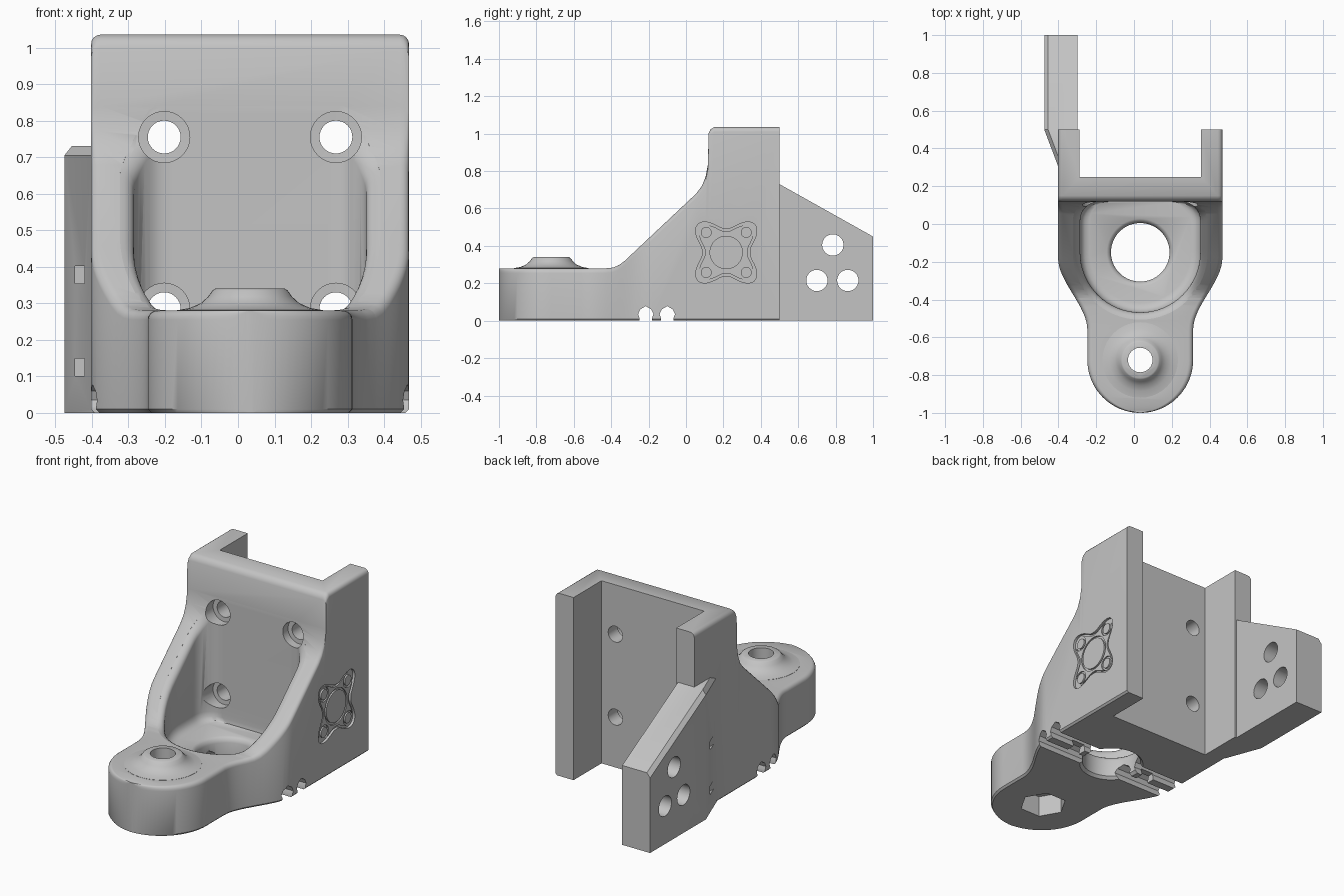
import bpy, bmesh
from math import sin, cos, pi

if "Cube" in bpy.data.objects:
    bpy.data.objects.remove(bpy.data.objects["Cube"], do_unlink=True)

grey = bpy.data.materials.new("light_grey")
grey.use_nodes = True
grey.diffuse_color = (0.55, 0.55, 0.55, 1)
grey.node_tree.nodes["Principled BSDF"].inputs["Base Color"].default_value = (0.55, 0.55, 0.55, 1)

CX = 0.033          # symmetry plane of the main bracket
BOLT_Y = -0.72      # front bolt boss
DUCT_Y = -0.15      # large hole in the pocket floor


def loft(name, rings):
    """Solid through equal-length rings of points, capped at both ends."""
    bm = bmesh.new()
    loops = [[bm.verts.new(p) for p in ring] for ring in rings]
    n = len(loops[0])
    for a, b in zip(loops, loops[1:]):
        for i in range(n):
            j = (i + 1) % n
            bm.faces.new((a[i], a[j], b[j], b[i]))
    bm.faces.new(loops[0])
    bm.faces.new(loops[-1])
    bmesh.ops.recalc_face_normals(bm, faces=bm.faces)
    me = bpy.data.meshes.new(name)
    bm.to_mesh(me)
    bm.free()
    me.materials.append(grey)
    ob = bpy.data.objects.new(name, me)
    bpy.context.collection.objects.link(ob)
    return ob


def lathe(name, axis, center, profile, seg=40, wave=lambda a: 1):
    """Turned solid; profile is (radius, position along axis)."""
    rings = []
    for r, t in profile:
        ring = []
        for i in range(seg):
            a = 2 * pi * i / seg
            u, v = center[0] + r * wave(a) * cos(a), center[1] + r * wave(a) * sin(a)
            ring.append({"x": (t, u, v), "y": (u, t, v), "z": (u, v, t)}[axis])
        rings.append(ring)
    return loft(name, rings)


def box(name, x0, x1, y0, y1, z0, z1):
    return loft(name, [[(x0, y0, z), (x1, y0, z), (x1, y1, z), (x0, y1, z)] for z in (z0, z1)])


def combine(target, tool, operation="DIFFERENCE"):
    mod = target.modifiers.new("join", "BOOLEAN")
    mod.operation = operation
    mod.solver = "EXACT"
    mod.object = tool
    bpy.context.view_layer.objects.active = target
    bpy.ops.object.modifier_apply(modifier=mod.name)
    bpy.data.objects.remove(tool, do_unlink=True)


# Side profile of the top surface
TOP = [(-1, .28), (-.43, .28), (-.39, .284), (-.36, .296), (-.33, .318), (.055, .68),
       (.085, .72), (.105, .77), (.118, .84), (.12, 1.0), (.13, 1.022), (.15, 1.035), (.5, 1.035)]


def height(y):
    for (y0, z0), (y1, z1) in zip(TOP, TOP[1:]):
        if y <= y1:
            return z0 + (z1 - z0) * max(0, y - y0) / (y1 - y0)
    return TOP[-1][1]


def half_width(y):
    if y < BOLT_Y:
        return max(0.004, 0.28 ** 2 - (y - BOLT_Y) ** 2) ** 0.5 if y > -0.99 else \
            max(1e-4, 0.28 ** 2 - (y - BOLT_Y) ** 2) ** 0.5
    t = min(1, max(0, (y + 0.56) / 0.38))
    return 0.28 + 0.155 * t * t * (3 - 2 * t)


# Main body: rounded cross-sections swept from the nose to the back
stations = {round(BOLT_Y - 0.28 * cos(pi / 2 * i / 20), 4) for i in range(21)}
stations |= {round(-0.56 + 0.38 * i / 16, 4) for i in range(17)}
stations |= {y for y, z in TOP}
sections = []
for y in sorted(stations):
    w, h = half_width(y), height(y)
    r = min(0.025, w * 0.5)
    b = min(0.01, w * 0.5)
    half = [(w - b, 0), (w, b)]
    half += [(w - r + r * cos(pi / 2 * k / 4), h - r + r * sin(pi / 2 * k / 4)) for k in range(5)]
    sections.append([(CX + x, y, z) for x, z in half] + [(CX - x, y, z) for x, z in reversed(half)])
body = loft("bracket_body", sections)

# Raised boss around the front bolt
boss = lathe("bolt_boss", "z", (CX, BOLT_Y),
             [(.2, .25), (.2, .281), (.165, .287), (.135, .3), (.115, .318), (.103, .335), (.095, .34)])
combine(body, boss, "UNION")

# Side arm with a tapered root blending into the right wall
arm = loft("side_arm", [[(-.30, y, 0), (x, y, 0), (x, y, z - .025), (x + .02, y, z), (-.30, y, z)]
                        for y, x, z in ((.29, -.396, .73), (.5, -.475, .73), (1, -.475, .45))])
combine(body, arm, "UNION")


# Pocket: rings that follow the sloping top, with rounded floor and rim
def pocket_ring(d, z_of):
    side = [(.218 + d + .1 * cos(a), .018 + .1 * sin(a)) for a in [pi / 2 * (1 - i / 8) for i in range(9)]]
    side += [(.318 + d, .018 - .168 * i / 8) for i in range(1, 8)]
    side += [((.318 + d) * cos(a), DUCT_Y - (.318 + d) * sin(a)) for a in [pi / 2 * i / 16 for i in range(16)]]
    pts = side + [(0, DUCT_Y - .318 - d)] + [(-x, y) for x, y in reversed(side)]
    return [(CX + x, y, z_of(y)) for x, y in pts]


RIM = 0.045
rings = [pocket_ring(-.05 * (1 - sin(a)), lambda y, a=a: .14 + .05 * (1 - cos(a)))
         for a in (0, pi / 6, pi / 3, pi / 2)]
rings += [pocket_ring(RIM * (1 - cos(a)), lambda y, a=a: height(y) - RIM * (1 - sin(a)))
          for a in [pi / 2 * i / 5.5 for i in range(6)]]
rings.append(pocket_ring(RIM, lambda y: 1.3))
combine(body, loft("pocket_cutter", rings))

# Open channel at the back
combine(body, box("channel_cutter", CX - .322, CX + .322, .25, .6, -.1, 1.3))

# Large duct hole with eased edges
combine(body, lathe("duct_cutter", "z", (CX, DUCT_Y),
                    [(.18, -.02), (.17, 0), (.155, .015), (.155, .11), (.163, .13), (.185, .145), (.185, .2)], 56))

# Front bolt hole and hexagonal nut trap
combine(body, lathe("bolt_cutter", "z", (CX, BOLT_Y), [(.065, -.1), (.065, .5)]))
combine(body, lathe("nut_cutter", "z", (CX, BOLT_Y), [(.125, -.1), (.125, .12)], 6))

# Four counterbored screw holes in the back plate
for x in (CX - .235, CX + .235):
    for z in (.285, .755):
        combine(body, lathe("screw_cutter", "y", (x, z),
                            [(.07, .03), (.07, .165), (.045, .166), (.045, .4)], 32))

# Three holes through the side arm
for y, z in ((.785, .405), (.70, .215), (.865, .215)):
    combine(body, lathe("arm_hole_cutter", "x", (y, z), [(.057, -.6), (.057, -.2)], 32))

# Tie slots in the root of the arm
for z in (.125, .378):
    combine(body, box("slot_cutter", -.446, -.42, .2, .53, z - .024, z + .024))

# Pointed grooves under the base, joined by short notches
for gy in (-.215, -.10):
    shape = [(.034, -.03), (.034, .015), (.041, .035), (.03, .06), (0, .078)]
    outline = shape + [(-y, z) for y, z in reversed(shape[:-1])]
    combine(body, loft("groove_cutter", [[(x, gy + y, z) for y, z in outline] for x in (-.6, .6)]))
for s in (-1, 1):
    x = CX + s * .24
    combine(body, box("notch_cutter", x - .04, x + .04, -.2, -.12, -.05, .04))

# Fan relief on the left wall: recessed outline with flush hub and corner pads
FACE, FY, FZ = CX + .435, .215, .365


def fan_wave(a):
    return 1 + .68 * (.5 - .5 * cos(4 * a)) ** 1.4


combine(body, lathe("fan_cutter", "x", (FY, FZ), [(.127, FACE - .014), (.127, FACE + .05)], 96, fan_wave))
fan = [lathe("fan_plate", "x", (FY, FZ), [(.113, FACE - .02), (.113, FACE - .004)], 96, fan_wave)]
pads = [(FY, FZ, .1)] + [(FY + sy * .107, FZ + sz * .107, .04) for sy in (-1, 1) for sz in (-1, 1)]
for y, z, r in pads:
    combine(fan[0], lathe("pad_cutter", "x", (y, z), [(r, FACE - .012), (r, FACE + .05)], 40))
    fan.append(lathe("fan_hub" if r > .05 else "fan_corner_pad", "x", (y, z),
                     [(r - .011, FACE - .02), (r - .011, FACE - .003)], 40))

# Smooth curved walls, keep machined edges crisp
for ob in [body] + fan:
    bpy.ops.object.select_all(action="DESELECT")
    ob.select_set(True)
    bpy.context.view_layer.objects.active = ob
    bpy.ops.object.shade_smooth_by_angle(angle=0.6)
